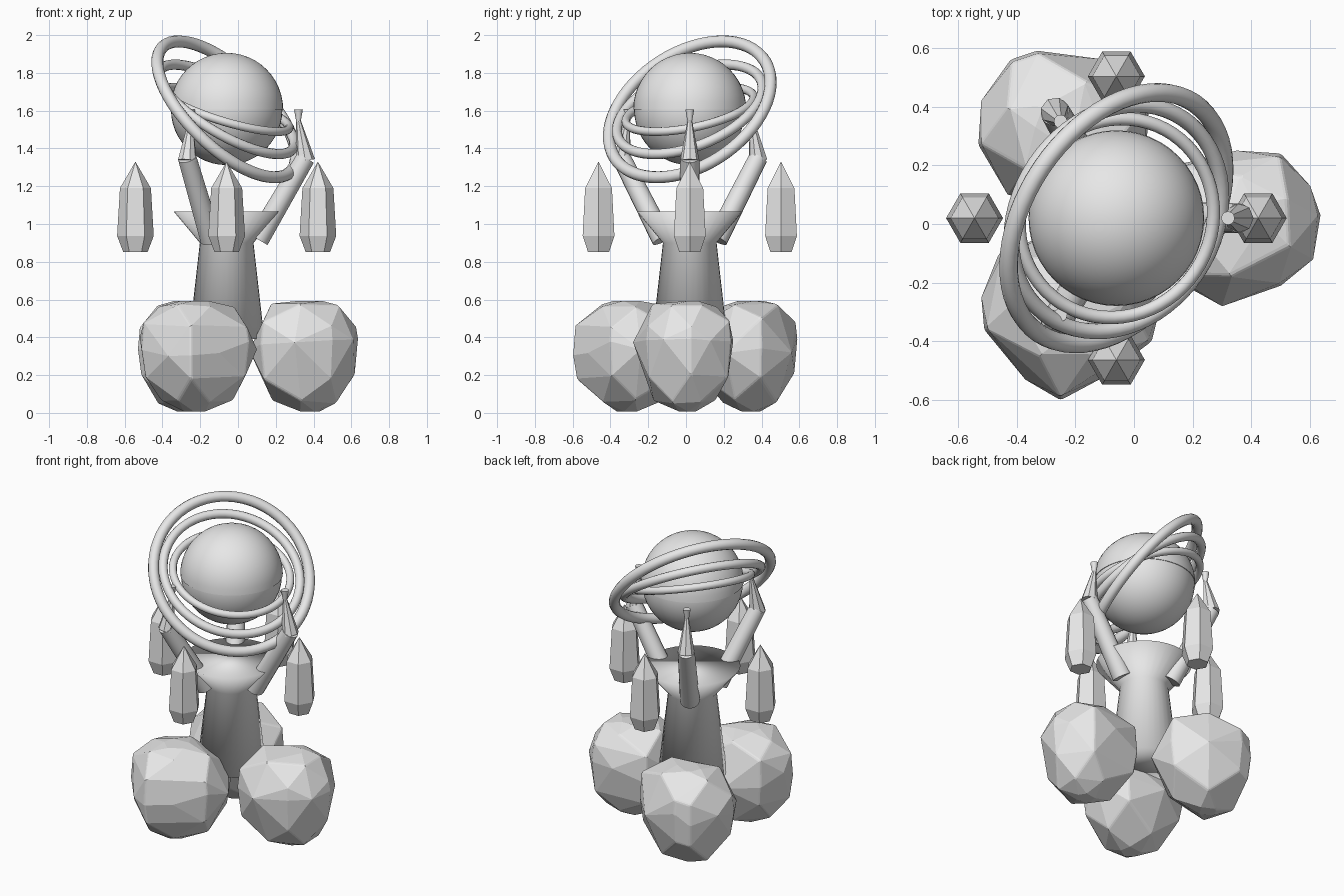
import bpy, bmesh, math, random
from mathutils import Vector, Matrix

cube = bpy.data.objects.get("Cube")
if cube:
    bpy.data.objects.remove(cube, do_unlink=True)

AXIS = Vector((-0.06, 0.02, 0))
ORB = AXIS + Vector((0, 0, 1.607))

stone = bpy.data.materials.new("light_grey")
stone.use_nodes = True
grey = (0.8, 0.8, 0.8, 1)
stone.diffuse_color = grey
stone.node_tree.nodes["Principled BSDF"].inputs["Base Color"].default_value = grey


def finish(name, bm, smooth=None):
    """Turn a bmesh into a named object, optionally smooth shaded by angle."""
    bmesh.ops.recalc_face_normals(bm, faces=bm.faces)
    mesh = bpy.data.meshes.new(name)
    bm.to_mesh(mesh)
    bm.free()
    mesh.materials.append(stone)
    obj = bpy.data.objects.new(name, mesh)
    bpy.context.collection.objects.link(obj)
    if smooth:
        bpy.ops.object.select_all(action="DESELECT")
        obj.select_set(True)
        bpy.context.view_layer.objects.active = obj
        bpy.ops.object.shade_smooth_by_angle(angle=math.radians(smooth))
    return obj


def lathe(name, profile, sides, place, smooth=None):
    """Stack (radius, height) rings, cap both ends, then place the solid."""
    bm = bmesh.new()
    rings = []
    for r, z in profile:
        ring = []
        for i in range(sides):
            a = math.tau * i / sides
            ring.append(bm.verts.new((r * math.cos(a), r * math.sin(a), z)))
        rings.append(ring)
    for low, high in zip(rings, rings[1:]):
        for i in range(sides):
            j = (i + 1) % sides
            bm.faces.new((low[i], low[j], high[j], high[i]))
    bm.faces.new(rings[0])
    bm.faces.new(rings[-1])
    bmesh.ops.remove_doubles(bm, verts=bm.verts, dist=0.0005)
    bm.transform(place)
    return finish(name, bm, smooth)


def limb(name, start, end, r_start, r_end, sides, smooth=None):
    """Tapered rod between two points."""
    span = end - start
    place = Matrix.Translation(start) @ span.to_track_quat("Z", "Y").to_matrix().to_4x4()
    lathe(name, [(r_start, 0), (r_end, span.length)], sides, place, smooth)


# Column flaring into a wide, flat-topped head, softly shaded throughout
lathe("column",
      [(0.2, 0.39), (0.142, 0.9), (0.28, 1.065)],
      32, Matrix.Translation(AXIS), 180)

# Orb with a slightly larger upper shell
bm = bmesh.new()
bmesh.ops.create_uvsphere(bm, u_segments=48, v_segments=24, radius=0.295,
                          matrix=Matrix.Translation(ORB))
finish("orb", bm, 30)
dome = []
for i in range(13):
    a = math.pi / 2 * i / 12
    dome.append((0.299 * math.cos(a) + 0.0001, 0.299 * math.sin(a)))
lathe("orb_upper_shell", dome, 48, Matrix.Translation(ORB), 30)

# Three nested rings, each larger and steeper than the last
lean = math.radians(-34)
for name, radius, tube, tilt in (("inner_ring", 0.345, 0.023, 20),
                                 ("middle_ring", 0.408, 0.027, 35.5),
                                 ("outer_ring", 0.473, 0.032, 49.5)):
    bm = bmesh.new()
    turns, steps = 64, 12
    rows = []
    for i in range(turns):
        a = math.tau * i / turns
        row = []
        for k in range(steps):
            b = math.tau * k / steps
            r = radius + tube * math.cos(b)
            row.append(bm.verts.new((r * math.cos(a), r * math.sin(a), tube * math.sin(b))))
        rows.append(row)
    for i in range(turns):
        here, ahead = rows[i], rows[(i + 1) % turns]
        for k in range(steps):
            m = (k + 1) % steps
            bm.faces.new((here[k], ahead[k], ahead[m], here[m]))
    turn = Matrix.Rotation(lean, 4, "Z") @ Matrix.Rotation(math.radians(tilt), 4, "Y")
    bm.transform(Matrix.Translation(ORB) @ turn)
    finish(name, bm, 40)

# Three claw arms, each a forearm, a tapering finger and a small flared tip
for n in range(3):
    out = Matrix.Rotation(math.tau * n / 3, 3, "Z") @ Vector((1, 0, 0))

    def at(radius, height):
        return AXIS + out * radius + Vector((0, 0, height))

    tag = ("left", "back_right", "front_right")[n]
    limb(tag + "_forearm", at(0.166, 0.918), at(0.418, 1.35), 0.058, 0.05, 16, 40)
    limb(tag + "_finger", at(0.417, 1.335), at(0.378, 1.56), 0.051, 0.01, 8)
    limb(tag + "_finger_tip", at(0.38, 1.53), at(0.38, 1.605), 0.01, 0.023, 12, 40)

# Four floating six-sided crystals
for n, tag in enumerate(("left", "back", "right", "front")):
    a = math.tau * n / 4
    spot = AXIS + Vector((math.cos(a), math.sin(a), 0)) * 0.483
    lathe(tag + "_crystal",
          [(0.065, 0.853), (0.097, 0.937), (0.082, 1.19), (0.0001, 1.33)],
          6, Matrix.Translation(spot))

# Three faceted boulders: plan outline, shrunk towards the top and bottom
random.seed(4)
outlines = {
    "left_boulder": [(.635, .03), (.6, .13), (.5, .24), (.35, .25), (.14, .2), (.06, 0),
                     (.12, -.18), (.3, -.28), (.5, -.21), (.61, -.12)],
    "back_boulder": [(-.33, .59), (-.1, .56), (.05, .4), (.04, .2), (-.2, .05),
                     (-.43, .1), (-.53, .27), (-.52, .42), (-.42, .56)],
    "front_boulder": [(-.46, -.1), (-.52, -.25), (-.51, -.36), (-.37, -.53), (-.25, -.6),
                      (-.1, -.52), (.06, -.4), (.1, -.24), (-.01, -.06), (-.25, -.02)],
}
layers = [(0.2, 0.008, 0), (0.62, 0.06, 0.01), (0.93, 0.2, 0.03), (1, 0.35, 0.05),
          (0.96, 0.48, 0.03), (0.64, 0.57, 0.01), (0.25, 0.593, 0)]
for name, outline in outlines.items():
    points = [Vector((x, y, 0)) for x, y in outline]
    middle = sum(points, Vector()) / len(points)
    bm = bmesh.new()
    for level, (scale, height, wobble) in enumerate(layers):
        for i, p in enumerate(points):
            if scale < 1 and (i + level) % 2:
                continue
            spot = middle + (p - middle) * scale
            spot.z = height + random.uniform(-wobble, wobble)
            bm.verts.new(spot)
    hull = bmesh.ops.convex_hull(bm, input=bm.verts)
    inside = {g for g in hull["geom_interior"] if isinstance(g, bmesh.types.BMVert)}
    bmesh.ops.delete(bm, geom=list(inside), context="VERTS")
    bmesh.ops.dissolve_limit(bm, angle_limit=0.15, verts=bm.verts, edges=bm.edges)
    boulder = finish(name, bm)
    bevel = boulder.modifiers.new("worn_edges", "BEVEL")
    bevel.width = 0.01
    bevel.segments = 2
